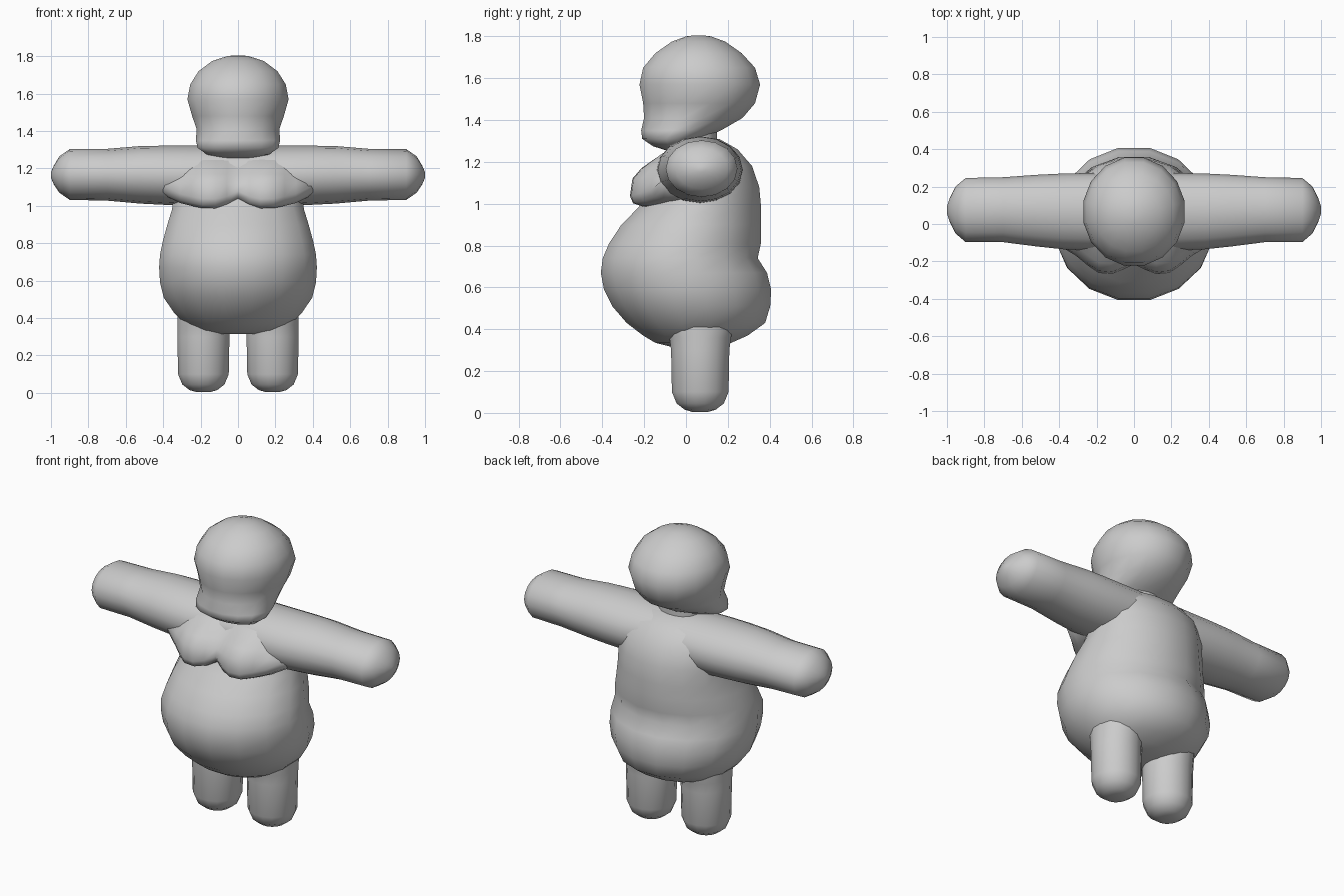
import bpy, math

# One plain material for the whole figure
grey = bpy.data.materials.new("light grey")
grey.diffuse_color = (0.6, 0.6, 0.6, 1)


def loft(name, rings):
    """Skin a list of equal-length point rings and cap both ends."""
    n = len(rings[0])
    verts = [p for ring in rings for p in ring]
    faces = [(r * n + i, r * n + (i + 1) % n, (r + 1) * n + (i + 1) % n, (r + 1) * n + i)
             for r in range(len(rings) - 1) for i in range(n)]
    faces.append(tuple(reversed(range(n))))
    faces.append(tuple(range(len(verts) - n, len(verts))))
    mesh = bpy.data.meshes.new(name)
    mesh.from_pydata(verts, [], faces)
    mesh.materials.append(grey)
    obj = bpy.data.objects.new(name, mesh)
    bpy.context.collection.objects.link(obj)
    bpy.context.view_layer.objects.active = obj
    obj.select_set(True)
    bpy.ops.object.mode_set(mode='EDIT')
    bpy.ops.mesh.select_all(action='SELECT')
    bpy.ops.mesh.normals_make_consistent(inside=False)
    bpy.ops.object.mode_set(mode='OBJECT')
    bpy.ops.object.shade_smooth_by_angle(angle=math.radians(70))
    obj.select_set(False)
    return obj


def oval(z, half_width, front, back, x=0, n=16):
    """Horizontal oval ring."""
    mid, depth = (front + back) / 2, (back - front) / 2
    return [(x + half_width * math.cos(a), mid + depth * math.sin(a), z)
            for a in (math.tau * (i + 0.5) / n for i in range(n))]


# Torso: round belly, hollow back, bulging seat
torso = [(0.315, 0.12, -0.07, 0.15), (0.335, 0.22, -0.15, 0.22), (0.37, 0.29, -0.21, 0.30),
         (0.43, 0.35, -0.29, 0.385), (0.51, 0.405, -0.36, 0.41), (0.59, 0.425, -0.40, 0.415),
         (0.67, 0.43, -0.415, 0.395), (0.74, 0.425, -0.405, 0.35), (0.81, 0.41, -0.375, 0.365),
         (0.90, 0.385, -0.315, 0.365), (0.98, 0.36, -0.235, 0.365), (1.08, 0.345, -0.16, 0.355),
         (1.18, 0.34, -0.13, 0.32), (1.26, 0.30, -0.08, 0.25), (1.31, 0.22, -0.01, 0.16)]
loft("torso", [oval(*r) for r in torso])

# Head: round skull running down into a forward jaw
head = [(1.256, 0.09, -0.10, 0.00), (1.275, 0.17, -0.16, 0.03), (1.31, 0.22, -0.212, 0.08),
        (1.35, 0.23, -0.218, 0.17), (1.41, 0.225, -0.205, 0.275), (1.48, 0.25, -0.21, 0.335),
        (1.57, 0.276, -0.228, 0.36), (1.65, 0.26, -0.21, 0.335), (1.72, 0.215, -0.15, 0.27),
        (1.775, 0.14, -0.07, 0.19), (1.80, 0.06, 0.0, 0.12), (1.805, 0.02, 0.04, 0.08)]
loft("head", [oval(*r) for r in head])

# Neck: short plug between shoulders and skull
loft("neck", [oval(z, 0.13, -0.03, 0.15) for z in (1.24, 1.38)])

# Arms: one tube across the shoulders (x, bottom, top, front, back)
half_arm = [(0.0, 1.02, 1.32, -0.13, 0.27), (0.25, 1.0, 1.322, -0.14, 0.272),
            (0.38, 1.005, 1.322, -0.135, 0.27), (0.52, 1.012, 1.32, -0.12, 0.263),
            (0.70, 1.028, 1.305, -0.097, 0.25), (0.90, 1.032, 1.303, -0.097, 0.246),
            (0.955, 1.07, 1.265, -0.05, 0.20), (0.985, 1.115, 1.215, 0.01, 0.14),
            (1.0, 1.15, 1.18, 0.055, 0.095)]
arms = [(-r[0],) + r[1:] for r in reversed(half_arm[1:])] + half_arm
loft("arms", [[(x, (f + k) / 2 + (k - f) / 2 * math.cos(a), (b + t) / 2 + (t - b) / 2 * math.sin(a))
               for a in (math.tau * i / 16 for i in range(16))] for x, b, t, f, k in arms])

# Chest: two sagging lobes with a notch between (x, front, bottom)
half_chest = [(0.0, -0.215, 1.03), (0.06, -0.245, 1.0), (0.12, -0.268, 0.987), (0.19, -0.262, 0.988),
              (0.25, -0.22, 1.0), (0.31, -0.17, 1.015), (0.40, -0.115, 1.06)]
chest = [(-r[0],) + r[1:] for r in reversed(half_chest[1:])] + half_chest
loft("chest", [[(x, 0.08, b), (x, f + 0.06, b), (x, f + 0.015, b + 0.015), (x, f, b + 0.05),
                (x, f + 0.012, 1.12), (x, f + 0.055, 1.17), (x, max(f + 0.13, -0.12), 1.235),
                (x, -0.02, 1.295), (x, 0.08, 1.30)] for x, f, b in chest])

# Legs: stubby posts with rounded ends, flaring into the hips
leg = [(0.005, 0.04), (0.015, 0.075), (0.045, 0.115), (0.10, 0.138), (0.30, 0.142),
       (0.36, 0.15), (0.42, 0.165), (0.50, 0.16)]
for side, label in ((-1, "right"), (1, "left")):
    loft(label + "_leg", [oval(z, min(r, 0.142), 0.068 - r, 0.068 + r, side * 0.185) for z, r in leg])
